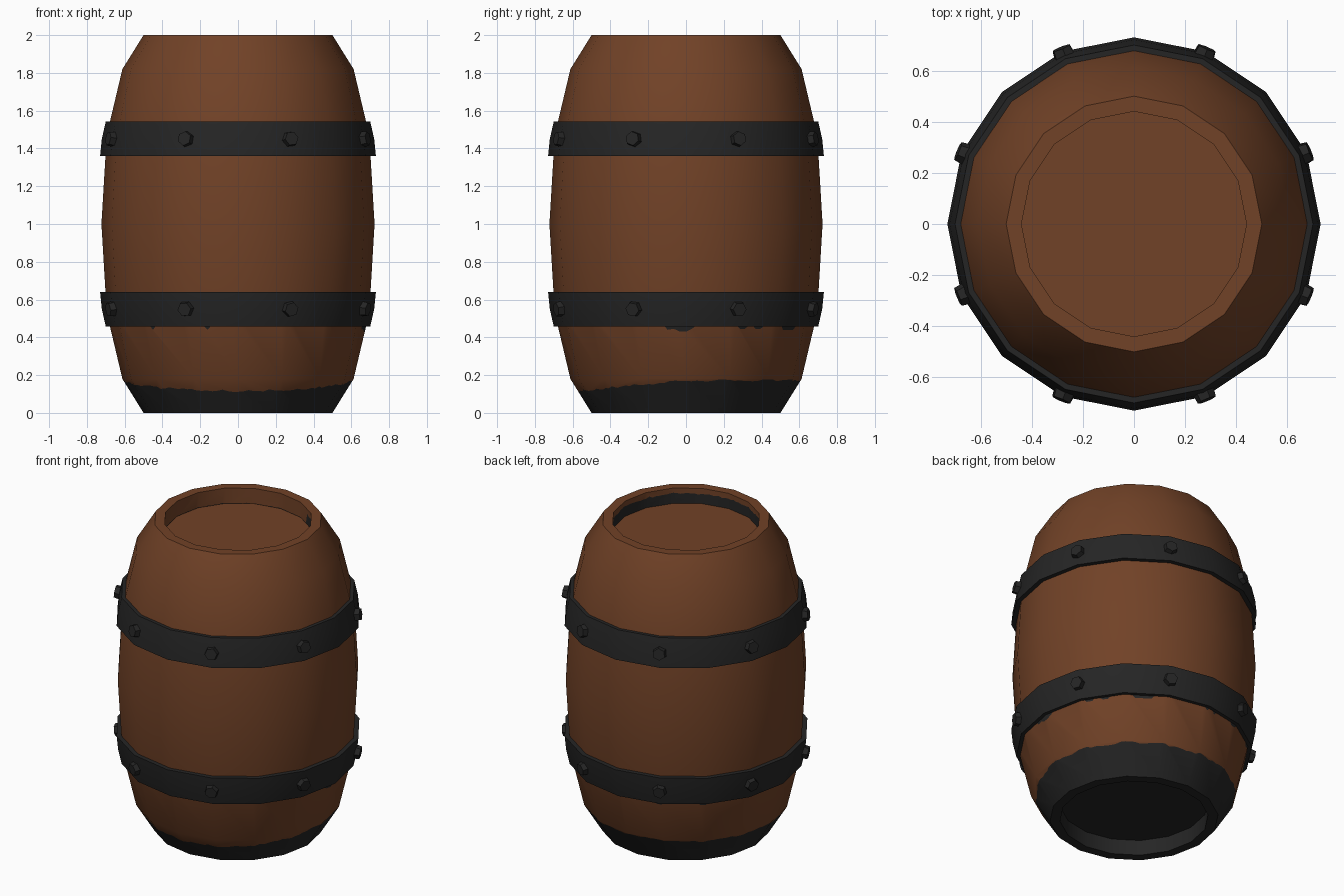
import bpy, bmesh, math, random
from mathutils import Matrix, Vector

if "Cube" in bpy.data.objects:
    bpy.data.objects.remove(bpy.data.objects["Cube"])

random.seed(4)
SIDES, SUB = 16, 8
N = SIDES * SUB
STEP = 2 * math.pi / SIDES


def material(name, rgb):
    m = bpy.data.materials.new(name)
    m.diffuse_color = (*rgb, 1)
    m.use_nodes = True
    m.node_tree.nodes["Principled BSDF"].inputs["Base Color"].default_value = m.diffuse_color
    return m


wood = material("brown wood", (0.165, 0.054, 0.020))
black = material("black iron", (0.0185, 0.0185, 0.0185))


def corner(ring, i):
    a = (i % SIDES) * STEP
    return Vector((ring[0] * math.cos(a), ring[0] * math.sin(a), ring[1]))


def row(ring, i):
    return [corner(ring, i), corner(ring, i + 1)]


def jagged_row(lo, hi, heights, i):
    """Wavy paint edge lying on the flat facet between two rings."""
    pts = []
    for k in range(SUB + 1):
        a, b = (corner(r, i).lerp(corner(r, i + 1), k / SUB) for r in (lo, hi))
        t = (heights[(i * SUB + k) % N] - lo[1]) / (hi[1] - lo[1])
        pts.append(a.lerp(b, min(0.98, max(0.02, t))))
    return pts


def add_face(bm, pts, mat):
    f = bm.faces.new([bm.verts.new(p) for p in pts])
    f.material_index = mat


def strip(bm, lo, hi, mat):
    for i in range(SIDES):
        add_face(bm, row(lo, i) + row(hi, i)[::-1], mat)


def split_strip(bm, lo, hi, heights, mat_lo, mat_hi):
    for i in range(SIDES):
        mid = jagged_row(lo, hi, heights, i)
        add_face(bm, row(lo, i) + mid[::-1], mat_lo)
        add_face(bm, mid + row(hi, i)[::-1], mat_hi)


def finish(bm, name, mats, angle=40):
    bmesh.ops.remove_doubles(bm, verts=bm.verts, dist=1e-5)
    bmesh.ops.recalc_face_normals(bm, faces=bm.faces)
    me = bpy.data.meshes.new(name)
    bm.to_mesh(me)
    bm.free()
    ob = bpy.data.objects.new(name, me)
    bpy.context.collection.objects.link(ob)
    for m in mats:
        me.materials.append(m)
    bpy.ops.object.select_all(action='DESELECT')
    ob.select_set(True)
    bpy.context.view_layer.objects.active = ob
    bpy.ops.object.shade_smooth_by_angle(angle=math.radians(angle))
    return ob


# wavy borders of the charred foot, drips under the hoop and the stained lid recess
angles = [2 * math.pi * j / N for j in range(N)]
char = [0.172 - 0.055 * max(0, -math.sin(a)) + random.uniform(-0.006, 0.006) for a in angles]
drips = [random.choice([0.475] * 5 + [0.44]) for a in angles]
for j in (-2, -1, 0, 1, 9, 10, 12, 13):
    drips[j] = 0.43 if j in (-1, 0) else 0.445
stain = [1.90 + (0.065 if math.cos(a + math.pi / 4) > -0.15 else 0)
         + random.uniform(-0.006, 0.006) for a in angles]

# barrel body: outer staves, rims, recessed lid and base (0 = wood, 1 = black)
P = [(0.50, 0), (0.612, 0.18), (0.695, 0.53), (0.723, 1.0),
     (0.695, 1.47), (0.612, 1.82), (0.50, 2.0)]
bm = bmesh.new()
split_strip(bm, P[0], P[1], char, 1, 0)
split_strip(bm, P[1], P[2], drips, 0, 1)
for lo, hi in zip(P[2:], P[3:]):
    strip(bm, lo, hi, 0)
strip(bm, P[6], (0.44, 2.0), 0)
split_strip(bm, (0.44, 1.90), (0.44, 2.0), stain, 1, 0)
add_face(bm, [corner((0.44, 1.90), i) for i in range(SIDES)], 0)
strip(bm, P[0], (0.44, 0), 1)
strip(bm, (0.44, 0), (0.44, 0.10), 1)
add_face(bm, [corner((0.44, 0.10), i) for i in range(SIDES)], 1)
finish(bm, "barrel_body", [wood, black])

# two iron hoops, mirrored about mid height, each with eight bolts
HOOP = [(0.70, 0.457), (0.721, 0.55), (0.73, 0.64), (0.695, 0.64), (0.69, 0.55), (0.67, 0.457)]
for label, flip in (("lower", False), ("upper", True)):
    prof = [(r, 2 - z if flip else z) for r, z in HOOP]
    bm = bmesh.new()
    for lo, hi in zip(prof, prof[1:] + prof[:1]):
        strip(bm, lo, hi, 0)
    finish(bm, label + "_hoop", [black])

    bm = bmesh.new()
    tilt = math.radians(-8 if flip else 8)
    for k in range(8):
        place = (Matrix.Rotation(STEP + k * math.pi / 4, 4, 'Z')
                 @ Matrix.Translation((0.725, 0, prof[1][1]))
                 @ Matrix.Rotation(math.pi / 2 + tilt, 4, 'Y')
                 @ Matrix.Rotation(random.uniform(0, 1), 4, 'Z'))
        bmesh.ops.create_cone(bm, cap_ends=True, segments=6, radius1=0.044,
                              radius2=0.038, depth=0.04, matrix=place)
    finish(bm, label + "_bolts", [black], 30)
